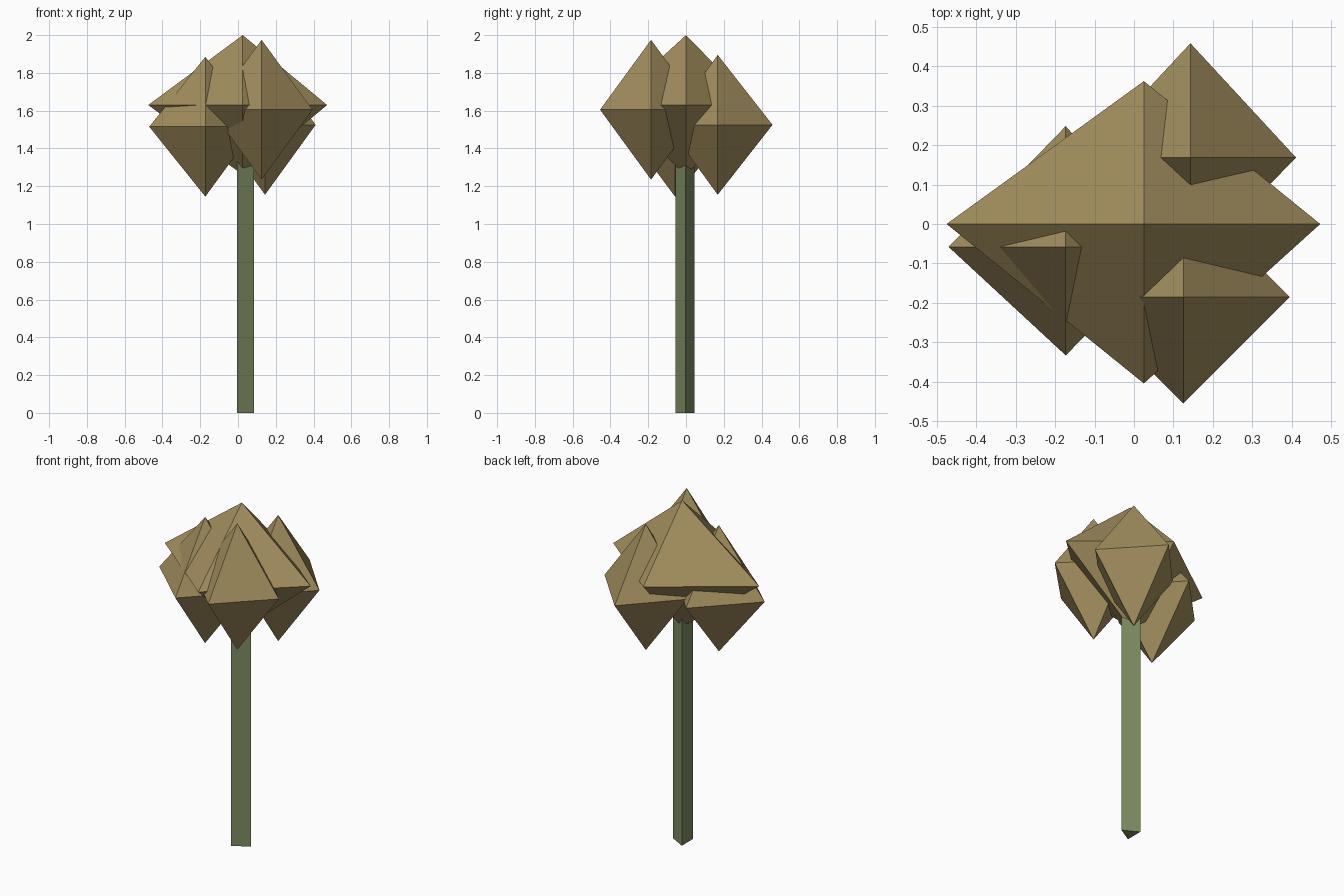
import bpy, bmesh
from mathutils import Vector

if "Cube" in bpy.data.objects:
    bpy.data.objects.remove(bpy.data.objects["Cube"])


def material(name, rgb):
    m = bpy.data.materials.new(name)
    m.diffuse_color = (*rgb, 1)
    m.use_nodes = True
    m.node_tree.nodes["Principled BSDF"].inputs["Base Color"].default_value = m.diffuse_color
    return m


def finish(bm, name, mat):
    bmesh.ops.recalc_face_normals(bm, faces=bm.faces)
    me = bpy.data.meshes.new(name)
    bm.to_mesh(me)
    bm.free()
    me.materials.append(mat)
    bpy.context.collection.objects.link(bpy.data.objects.new(name, me))


def leaf_clump(name, centre, reach, height):
    """Octahedron; reach = distance to the +x, +y, -x, -y corners."""
    bm = bmesh.new()
    c = Vector(centre)
    px, py, nx, ny = reach
    ring = [bm.verts.new(c + Vector(o)) for o in
            ((px, 0, 0), (0, py, 0), (-nx, 0, 0), (0, -ny, 0))]
    for h in (height, -height):
        tip = bm.verts.new(c + Vector((0, 0, h)))
        for i in range(4):
            bm.faces.new((ring[i], ring[(i + 1) % 4], tip))
    finish(bm, name, leaves)


leaves = material("leaves", (0.36, 0.27, 0.11))
bark = material("bark", (0.20, 0.26, 0.12))

# Three-sided trunk, its top hidden inside the crown
bm = bmesh.new()
base = bm.faces.new([bm.verts.new(p) for p in
                     ((0.085, -0.003, 0), (-0.005, 0.046, 0), (-0.005, -0.056, 0))])
top = bmesh.ops.extrude_face_region(bm, geom=[base])["geom"]
bmesh.ops.translate(bm, vec=(0, 0, 1.4),
                    verts=[v for v in top if isinstance(v, bmesh.types.BMVert)])
if base.is_valid is False or len(bm.faces) < 5:
    bmesh.ops.holes_fill(bm, edges=bm.edges)
finish(bm, "trunk", bark)

# Crown: one large clump surrounded by three smaller ones
leaf_clump("crown_centre", (0.025, 0, 1.63), (0.447, 0.362, 0.5, 0.404), 0.37)
leaf_clump("crown_front_right", (0.125, -0.185, 1.605), (0.27, 0.27, 0.27, 0.27), 0.37)
leaf_clump("crown_back_right", (0.143, 0.168, 1.525), (0.268, 0.29, 0.27, 0.27), 0.37)
leaf_clump("crown_left", (-0.173, -0.058, 1.515), (0.27, 0.306, 0.297, 0.275), 0.37)
